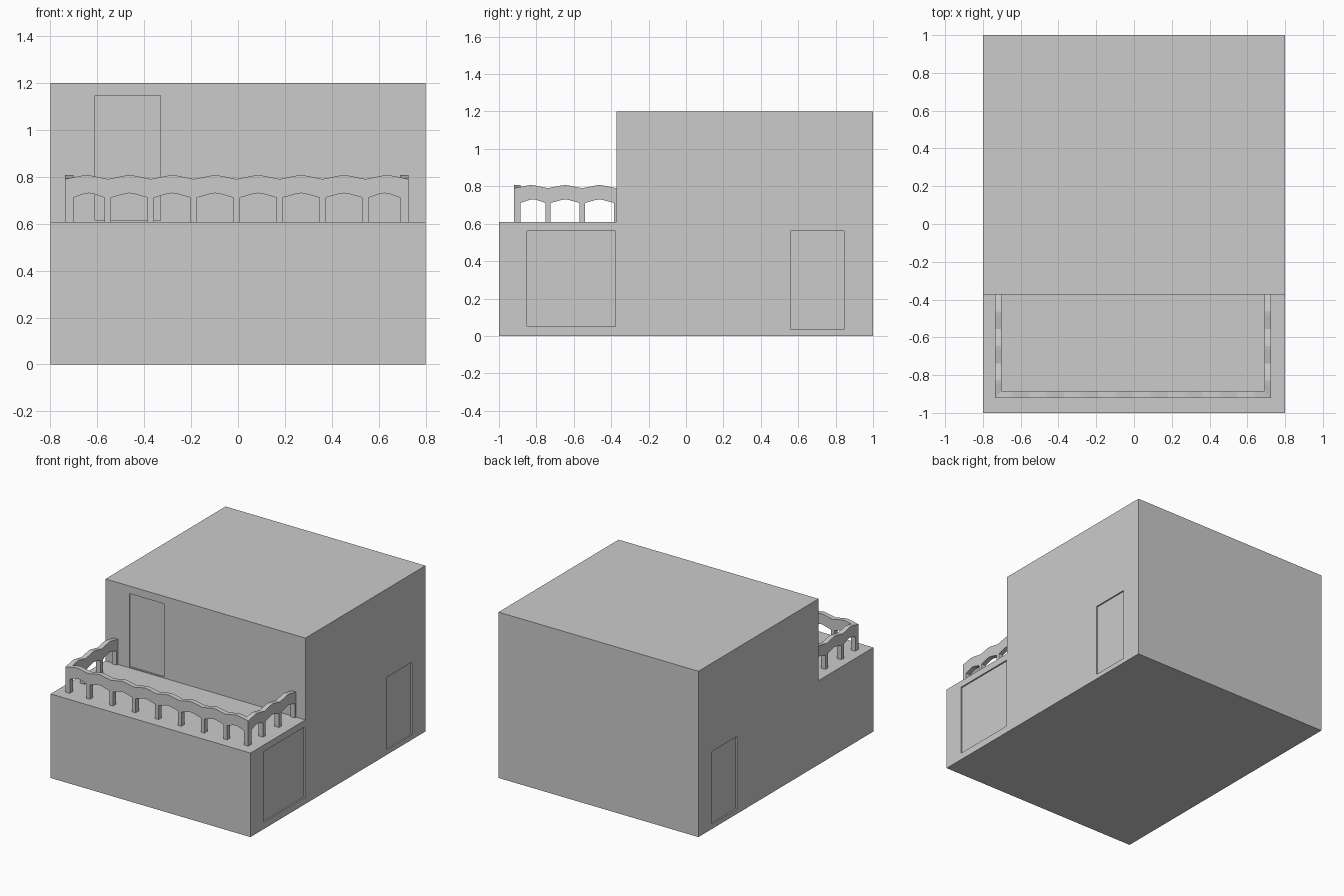
import bpy, bmesh
from mathutils import Vector

if "Cube" in bpy.data.objects:
    bpy.data.objects.remove(bpy.data.objects["Cube"])


def extrude_profile(name, points, offset):
    """Make a solid from a closed 3D outline swept along an offset."""
    bm = bmesh.new()
    face = bm.faces.new([bm.verts.new(p) for p in points])
    moved = bmesh.ops.extrude_face_region(bm, geom=[face], use_keep_orig=True)["geom"]
    for v in moved:
        if isinstance(v, bmesh.types.BMVert):
            v.co += Vector(offset)
    bmesh.ops.recalc_face_normals(bm, faces=bm.faces)
    mesh = bpy.data.meshes.new(name)
    bm.to_mesh(mesh)
    bm.free()
    obj = bpy.data.objects.new(name, mesh)
    bpy.context.collection.objects.link(obj)
    return obj


def recess(target, lo, hi):
    """Cut a shallow box-shaped recess into the target."""
    x0, y0, z0 = lo
    x1, y1, z1 = hi
    cutter = extrude_profile("recess_cutter", [(x0, y0, z0), (x1, y0, z0), (x1, y1, z0), (x0, y1, z0)],
                             (0, 0, z1 - z0))
    cutter.hide_render = True
    mod = target.modifiers.new("recess", 'BOOLEAN')
    mod.operation = 'DIFFERENCE'
    mod.solver = 'EXACT'
    mod.object = cutter
    bpy.context.view_layer.objects.active = target
    bpy.ops.object.modifier_apply(modifier=mod.name)
    bpy.data.objects.remove(cutter)


# House: full-depth lower storey with a set-back upper storey
house = extrude_profile("house", [(-0.8, y, z) for y, z in (
    (-1, 0), (1, 0), (1, 1.2), (-0.372, 1.2), (-0.372, 0.608), (-1, 0.608))], (1.6, 0, 0))

D = 0.01
recess(house, (-0.61, -0.4, 0.614), (-0.33, -0.372 + D, 1.145))   # balcony door
recess(house, (0.8 - D, -0.85, 0.05), (0.85, -0.378, 0.56))       # large side door
recess(house, (0.8 - D, 0.56, 0.035), (0.85, 0.845, 0.56))        # right back door
recess(house, (-0.85, 0.56, 0.035), (-0.8 + D, 0.845, 0.56))      # left back door


def rail_outline(start, length, bays, last_post):
    """Arcaded railing outline: wavy top, low pointed arches beneath."""
    step = length / bays
    base, spring = 0.606, 0.711
    pts = [(start, base), (start, 0.79)]
    for i in range(bays):
        a = start + i * step
        pts += [(a + step * 0.38, 0.804), (a + step * 0.5, 0.807),
                (a + step * 0.62, 0.804), (a + step, 0.79)]
    pts.append((start + length, base))
    for i in reversed(range(bays)):
        a = start + i * step + (0.035 if i == 0 else 0.014)
        b = start + (i + 1) * step - (last_post if i == bays - 1 else 0.014)
        c = (a + b) / 2
        pts += [(b, base), (b, spring), (c + 0.02, 0.727), (c, 0.73),
                (c - 0.02, 0.727), (a, spring), (a, base)]
    return pts


# Balcony railing: front run and two side runs
extrude_profile("front_railing", [(u, -0.92, z) for u, z in rail_outline(-0.737, 1.463, 8, 0.035)],
                (0, 0.035, 0))
for side, x in (("left", -0.737), ("right", 0.691)):
    extrude_profile(side + "_railing", [(x, u, z) for u, z in rail_outline(-0.92, 0.548, 3, 0.014)],
                    (0.035, 0, 0))
